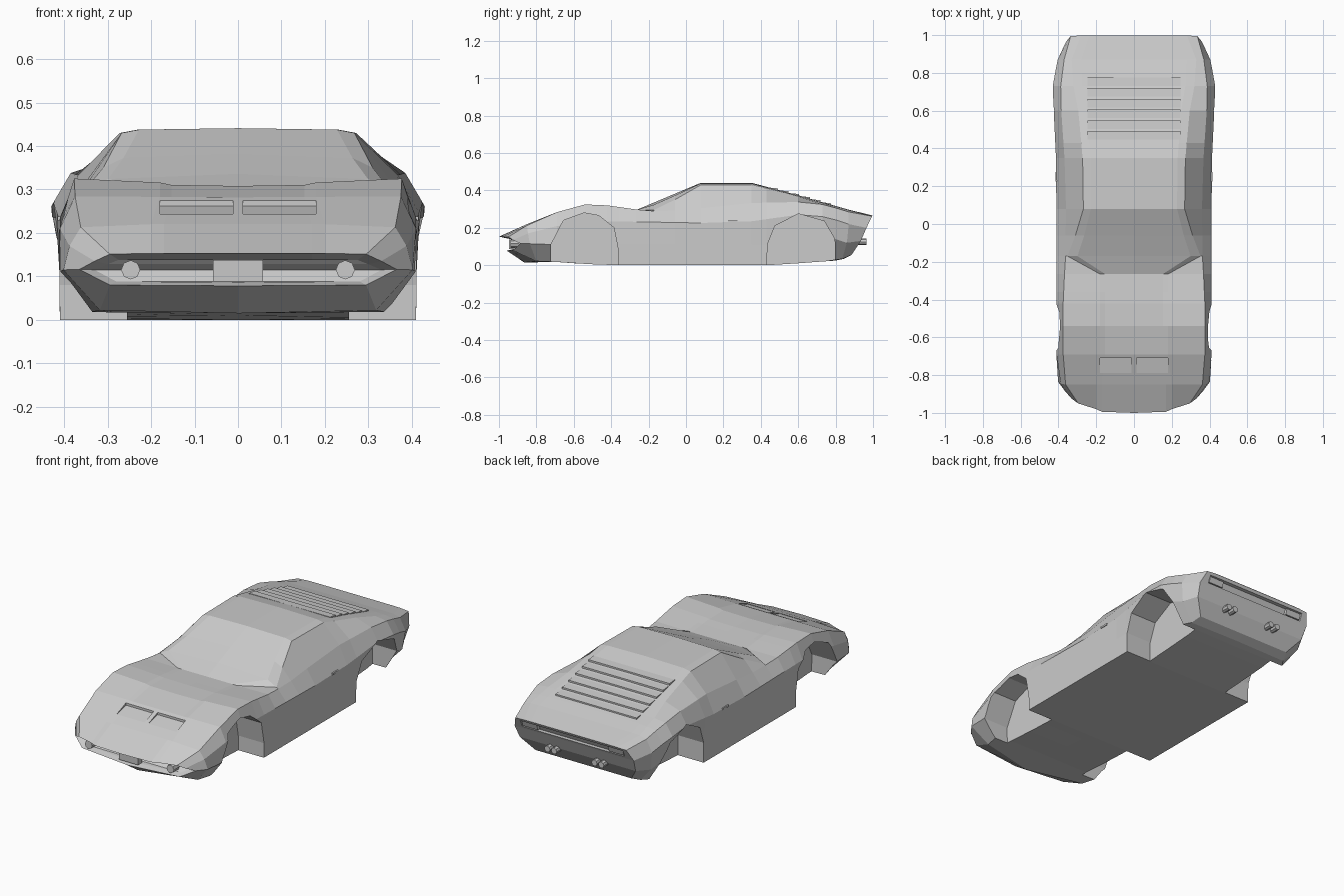
import bpy, bmesh, math
from mathutils import Vector, Matrix

if "Cube" in bpy.data.objects:
    bpy.data.objects.remove(bpy.data.objects["Cube"])


def finish(bm, name):
    bmesh.ops.recalc_face_normals(bm, faces=bm.faces)
    me = bpy.data.meshes.new(name)
    bm.to_mesh(me)
    bm.free()
    ob = bpy.data.objects.new(name, me)
    bpy.context.collection.objects.link(ob)
    return ob


def add_prism(bm, profile, x0, x1):
    """Extrude a (y, z) profile between x0 and x1."""
    a = [bm.verts.new((x0, y, z)) for y, z in profile]
    b = [bm.verts.new((x1, y, z)) for y, z in profile]
    n = len(profile)
    bm.faces.new(a)
    bm.faces.new(b[::-1])
    for i in range(n):
        bm.faces.new((a[i], b[i], b[(i + 1) % n], a[(i + 1) % n]))


def prisms(name, items):
    bm = bmesh.new()
    for profile, x0, x1 in items:
        add_prism(bm, profile, x0, x1)
    return finish(bm, name)


def both(profile, x0, x1):
    return [(profile, x0, x1), (profile, -x1, -x0)]


def rail(points, y):
    """Interpolate (y, x, z) points at y."""
    if y <= points[0][0]:
        return points[0][1:]
    for p, q in zip(points, points[1:]):
        if y <= q[0]:
            t = (y - p[0]) / (q[0] - p[0])
            return tuple(a + (b - a) * t for a, b in zip(p[1:], q[1:]))
    return points[-1][1:]


# Lengthwise body lines, each (y, x, z), from the centre of the roof out and down
centre = [(-.69, 0, .282), (-.54, 0, .308), (-.42, 0, .307), (-.265, 0, .296), (.08, 0, .441),
          (.35, 0, .441), (.6, 0, .374), (.78, 0, .322), (.87, 0, .3)]
roof_edge = [(-.69, .18, .283), (-.54, .18, .316), (-.42, .18, .312), (-.265, .18, .296),
             (-.17, .352, .296), (-.06, .31, .35), (.08, .268, .43), (.35, .272, .43),
             (.6, .295, .368), (.73, .32, .333), (.87, .33, .298)]
shoulder = [(-.69, .375, .284), (-.54, .377, .325), (-.42, .375, .32), (-.265, .368, .298),
            (-.17, .362, .29), (-.06, .362, .292), (.08, .36, .305), (.35, .368, .333),
            (.6, .385, .338), (.73, .388, .325), (.87, .37, .288)]
waist = [(-.69, .41, .21), (-.42, .41, .235), (.08, .411, .226), (.35, .413, .235),
         (.6, .425, .27), (.73, .43, .26), (.87, .405, .225)]
lower_side = [(-.69, .411, .11), (0, .411, .11), (.43, .411, .11), (.73, .42, .15), (.87, .385, .13)]
sill = [(-.72, .32, .02), (-.6, .41, .008), (-.36, .41, 0), (.43, .41, 0), (.6, .41, .01),
        (.73, .36, .02), (.87, .31, .04)]
keel = [(-.72, 0, .02), (-.36, 0, 0), (.43, 0, 0), (.8, 0, .025), (.87, 0, .045)]
RAILS = (centre, roof_edge, shoulder, waist, lower_side, sill, keel)
STATIONS = (-.69, -.54, -.42, -.36, -.265, -.17, -.06, .08, .35, .43, .6, .73, .8)

rings = [[(x, y, z) for x, z in (rail(r, y) for r in RAILS)] for y in STATIONS]
# Nose: recessed mouth, lip, then the full front section
mouth_back = [(0, -.93, .138), (.2, -.922, .138), (.275, -.9, .138), (.3, -.89, .128),
              (.33, -.868, .115), (.28, -.895, .088), (0, -.925, .086)]
lip = [(0, -1, .153), (.2, -.98, .153), (.295, -.95, .151), (.33, -.925, .135),
       (.365, -.885, .116), (.295, -.925, .08), (0, -.958, .078)]
nose = [(0, -.85, .22), (.2, -.85, .22), (.362, -.85, .213), (.388, -.845, .17),
        (.402, -.835, .115), (.318, -.8, .022), (0, -.865, .015)]
# Tail: rear quarter, then the leaning rear panel
quarter = [(0, .87, .297), (.33, .87, .295), (.37, .87, .285), (.404, .87, .22),
           (.39, .86, .12), (.31, .835, .033), (0, .84, .033)]
tail = [(0, .998, .266), (.28, .998, .265), (.335, .995, .262), (.36, .965, .2),
        (.35, .935, .13), (.29, .885, .055), (0, .885, .055)]
rings = [mouth_back, lip, nose] + rings + [quarter, tail]


def full_ring(half):
    """Add the soft roof-edge point and mirror."""
    a, b = Vector(half[0]), Vector(half[1])
    mid = a.lerp(b, .3)
    mid.x = b.x * .85
    half = [a, mid] + [Vector(p) for p in half[1:]]
    return half + [Vector((-p.x, p.y, p.z)) for p in half[-2:0:-1]]


bm = bmesh.new()
loops = [[bm.verts.new(p) for p in full_ring(r)] for r in rings]
n = len(loops[0])
for a, b in zip(loops, loops[1:]):
    for i in range(n):
        j = (i + 1) % n
        bm.faces.new((a[i], a[j], b[j], b[i]))
for cap in (loops[0], loops[-1]):
    for i in range(n // 2):
        quad = [cap[i], cap[i + 1], cap[(n - i - 1) % n], cap[(n - i) % n]]
        bm.faces.new(list(dict.fromkeys(quad)))
body = finish(bm, "car_body")

# Wheel wells, hood vents and rear light channel cut from the body
front_arch = [(-.72, -.1), (-.722, .11), (-.655, .24), (-.545, .28), (-.465, .265),
              (-.385, .2), (-.362, .08), (-.362, -.1)]
rear_arch = [(.432, -.1), (.435, .11), (.475, .21), (.6, .275), (.74, .235), (.795, .14), (.8, -.1)]
vent = [(-.71, .32), (-.71, .262), (-.79, .2415), (-.79, .32)]
channel = [(1.05, .25), (.968, .25), (.95, .212), (1.05, .212)]
cutters = prisms("cutters", both(front_arch, .255, .6) + both(rear_arch, .255, .6)
                 + both(vent, .012, .18) + [(channel, -.31, .31)])
cutters.hide_render = True
mod = body.modifiers.new("cut", 'BOOLEAN')
mod.operation = 'DIFFERENCE'
mod.solver = 'EXACT'
mod.object = cutters
bpy.context.view_layer.objects.active = body
bpy.ops.object.modifier_apply(modifier=mod.name)
bpy.data.objects.remove(cutters)

# Engine cover louvres
slats = []
for y in (.492, .548, .605, .663, .72, .776):
    front, back = rail(centre, y - .045)[1], rail(centre, y)[1] + .008
    slats.append(([(y - .045, front), (y, back), (y, back - .014), (y - .045, front - .008)], -.245, .245))
prisms("rear_louvres", slats)

# Tail lights, number plates and door handles
prisms("tail_lights", both([(.95, .217), (.972, .217), (.982, .246), (.96, .246)], .215, .305))
prisms("front_plate", [([(-.945, .088), (-.91, .088), (-.91, .138), (-.947, .138)], -.057, .057)])
prisms("door_handles", both([(.225, .228), (.275, .228), (.275, .238), (.225, .238)], .405, .416))


# Round parts pointing along y
def tubes(name, centres, radius, y0, y1, sides):
    bm = bmesh.new()
    for x, z in centres:
        m = Matrix.Translation((x, (y0 + y1) / 2, z)) @ Matrix.Rotation(math.pi / 2, 4, 'X')
        bmesh.ops.create_cone(bm, cap_ends=True, segments=sides, radius1=radius,
                              radius2=radius, depth=y1 - y0, matrix=m)
    return finish(bm, name)


tubes("front_lamps", [(-.247, .115), (.247, .115)], .022, -.938, -.89, 8)
tubes("exhaust_pipes", [(s * x, .125) for s in (-1, 1) for x in (.122, .163)], .017, .9, .966, 8)
